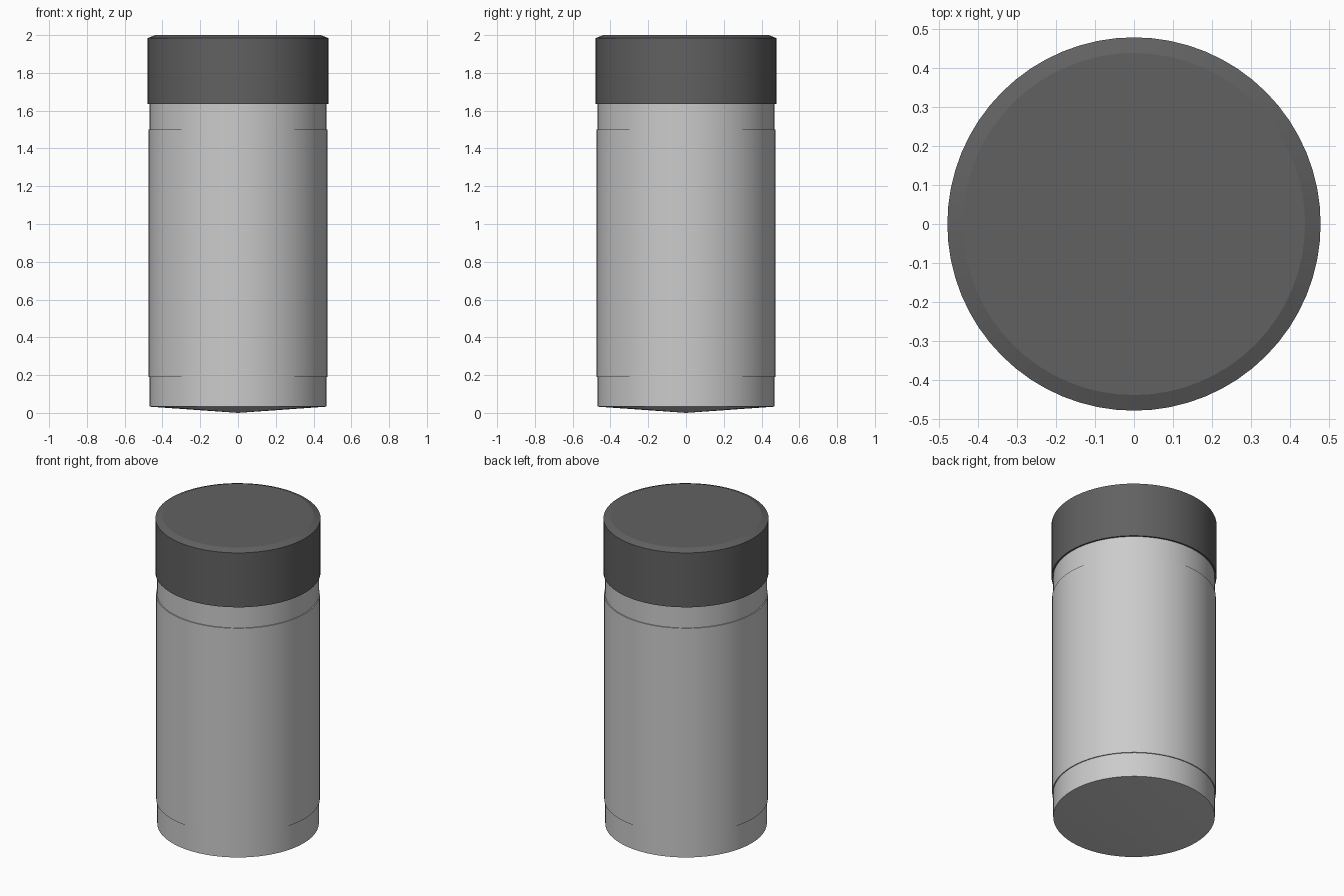
import bpy, bmesh, math

if "Cube" in bpy.data.objects:
    bpy.data.objects.remove(bpy.data.objects["Cube"])

SIDES = 64


def lathe(name, profile, closed=False):
    """Spin an (r, z) profile round the z axis; points at r = 0 become poles."""
    bm = bmesh.new()
    rings = []
    for r, z in profile:
        n = 1 if r == 0 else SIDES
        rings.append([bm.verts.new((r * math.cos(2 * math.pi * i / SIDES),
                                    r * math.sin(2 * math.pi * i / SIDES), z))
                      for i in range(n)])
    pairs = list(zip(rings, rings[1:]))
    if closed:
        pairs.append((rings[-1], rings[0]))
    for a, b in pairs:
        for i in range(SIDES):
            j = (i + 1) % SIDES
            quad = [a[i % len(a)], a[j % len(a)], b[j % len(b)], b[i % len(b)]]
            bm.faces.new(list(dict.fromkeys(quad)))
    bmesh.ops.recalc_face_normals(bm, faces=bm.faces)
    mesh = bpy.data.meshes.new(name)
    bm.to_mesh(mesh)
    bm.free()
    obj = bpy.data.objects.new(name, mesh)
    bpy.context.collection.objects.link(obj)
    bpy.ops.object.select_all(action='DESELECT')
    obj.select_set(True)
    bpy.context.view_layer.objects.active = obj
    bpy.ops.object.shade_smooth_by_angle(angle=math.radians(15))
    return obj


# Jar body with a shallow conical base, running up inside the lid
lathe("jar_body", [(0, 0), (0.468, 0.033), (0.468, 1.66), (0, 1.66)])

# Thin sleeve wrapped round the body
lathe("label_sleeve", [(0.467, 0.19), (0.474, 0.19), (0.474, 1.5), (0.467, 1.5)],
      closed=True)

# Dark lid with a shallow chamfered top
lid = lathe("lid", [(0, 1.636), (0.478, 1.636), (0.478, 1.984), (0.438, 2.0), (0, 2.0)])
dark = bpy.data.materials.new("dark_grey")
dark.diffuse_color = (0.12, 0.12, 0.12, 1)
dark.use_nodes = True
dark.node_tree.nodes["Principled BSDF"].inputs["Base Color"].default_value = dark.diffuse_color
lid.data.materials.append(dark)
